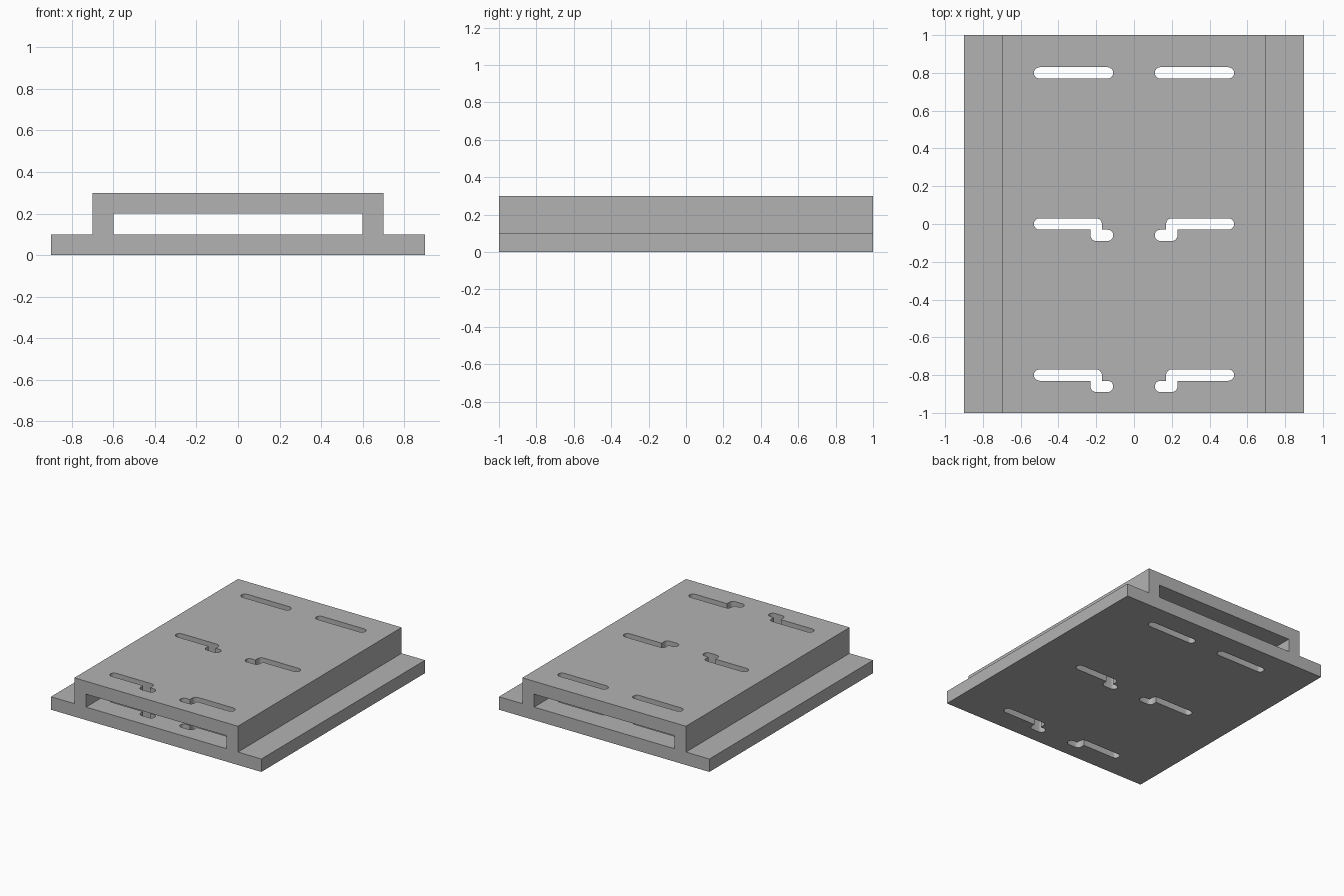
import bpy
import bmesh
from math import cos, sin, radians

cube = bpy.data.objects.get("Cube")
if cube:
    bpy.data.objects.remove(cube, do_unlink=True)

R = 0.03  # slot half width

grey = bpy.data.materials.new("plain grey")
grey.use_nodes = True
colour = (0.45, 0.45, 0.45, 1)
grey.diffuse_color = colour
grey.node_tree.nodes["Principled BSDF"].inputs["Base Color"].default_value = colour


def prisms(name, outlines, offset):
    """One object holding each closed 3D outline extruded along offset."""
    bm = bmesh.new()
    for outline in outlines:
        face = bm.faces.new([bm.verts.new(p) for p in outline])
        result = bmesh.ops.extrude_face_region(bm, geom=[face], use_keep_orig=True)
        moved = [v for v in result["geom"] if isinstance(v, bmesh.types.BMVert)]
        bmesh.ops.translate(bm, verts=moved, vec=offset)
    bmesh.ops.recalc_face_normals(bm, faces=bm.faces)
    mesh = bpy.data.meshes.new(name)
    bm.to_mesh(mesh)
    bm.free()
    mesh.materials.append(grey)
    obj = bpy.data.objects.new(name, mesh)
    bpy.context.collection.objects.link(obj)
    return obj


def arc(cx, cy, start, end):
    steps = (end - start) // 15
    angles = [radians(start + 15 * i) for i in range(steps + 1)]
    return [(cx + R * cos(a), cy + R * sin(a)) for a in angles]


def straight_slot():
    return arc(-0.5, 0, 90, 270) + arc(-0.14, 0, -90, 90)


def stepped_slot():
    return (arc(-0.5, 0, 90, 270) + [(-0.2 - R, -R)]
            + arc(-0.2, -2 * R, 180, 270) + arc(-0.14, -2 * R, -90, 90)
            + [(-0.2 + R, -R)] + arc(-0.2, 0, 0, 90))


def cut(target, cutter):
    mod = target.modifiers.new(cutter.name, 'BOOLEAN')
    mod.operation = 'DIFFERENCE'
    mod.solver = 'EXACT'
    mod.object = cutter
    bpy.context.view_layer.objects.active = target
    bpy.ops.object.modifier_apply(modifier=mod.name)
    bpy.data.objects.remove(cutter, do_unlink=True)


# Flanged channel body, extruded front to back
half = [(0.9, 0), (0.9, 0.1), (0.7, 0.1), (0.7, 0.3)]
profile = half + [(-x, z) for x, z in reversed(half)]
body = prisms("flanged_channel", [[(x, -1, z) for x, z in profile]], (0, 2, 0))

# Rectangular tunnel running through the body
tunnel = [(-0.6, 0.1), (0.6, 0.1), (0.6, 0.2), (-0.6, 0.2)]
cut(body, prisms("tunnel_cutter", [[(x, -1.1, z) for x, z in tunnel]], (0, 2.2, 0)))

# Mirrored pairs of slots through both plates
rows = [(0.8, straight_slot()), (0, stepped_slot()), (-0.8, stepped_slot())]
outlines = [[(side * x, row + y, -0.1) for x, y in slot]
            for row, slot in rows for side in (1, -1)]
cut(body, prisms("slot_cutter", outlines, (0, 0, 0.5)))

# Smooth slot ends, crisp edges everywhere else
bpy.ops.object.select_all(action='DESELECT')
body.select_set(True)
bpy.context.view_layer.objects.active = body
bpy.ops.object.shade_smooth_by_angle(angle=radians(30))
